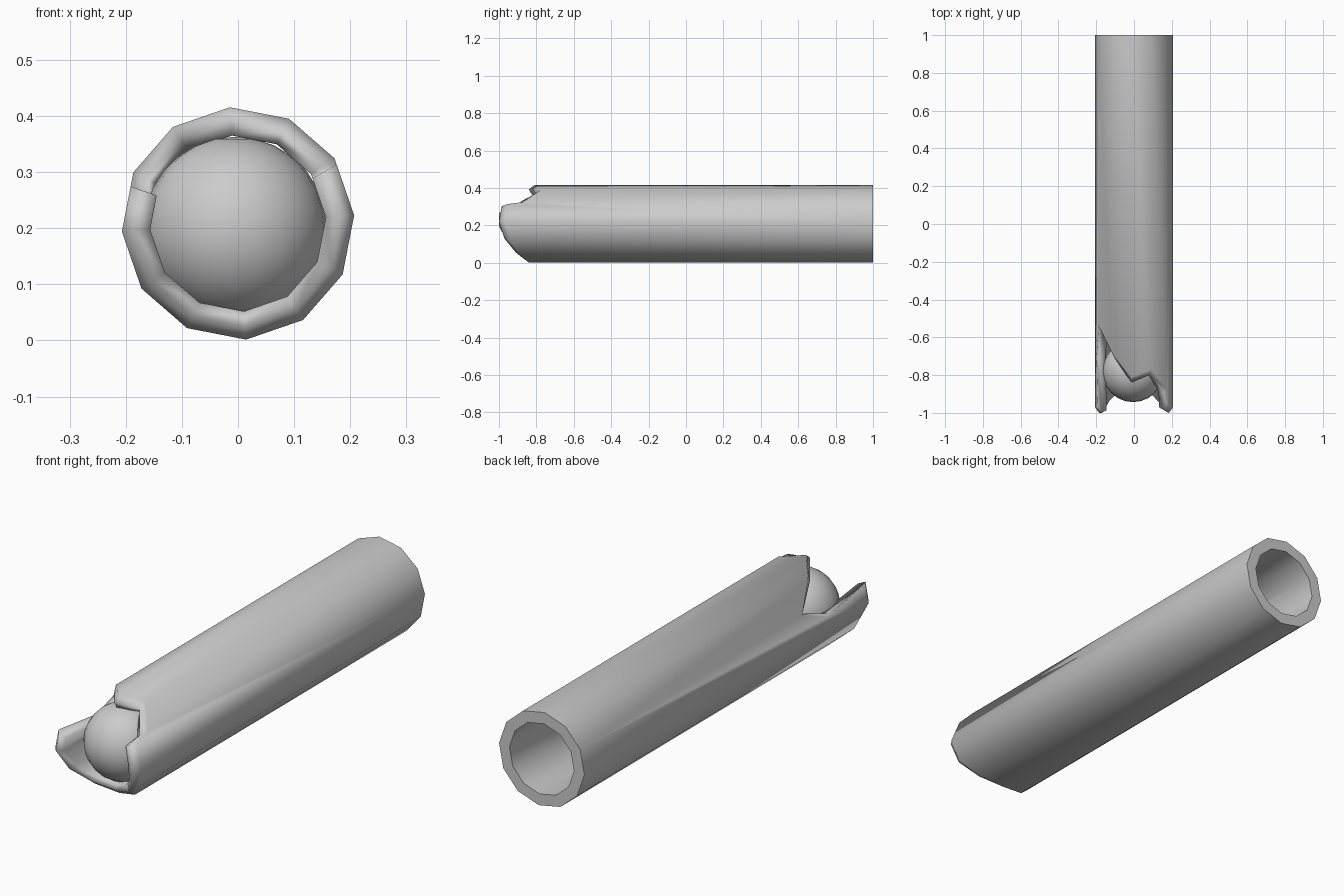
import bpy, bmesh, math

if "Cube" in bpy.data.objects:
    bpy.data.objects.remove(bpy.data.objects["Cube"])

R, ZC, A0 = 0.2075, 0.2085, 4.0
# Broken front edge: (angle in degrees, y). Corners of the 12-gon sit at 4 + 30k
EDGE = [(4, -1), (31, -.985), (34, -.90), (64, -.80), (94, -.84), (124, -.71),
        (154, -.57), (172, -.73), (161, -1), (184, -1), (214, -.95), (244, -.89),
        (274, -.87), (304, -.91), (334, -.97)]


def on_polygon(angle, radius, y):
    """Point on a twelve-sided tube of the given corner radius."""
    off = (angle - A0) % 30 - 15
    r = radius * math.cos(math.radians(15)) / math.cos(math.radians(off))
    a = math.radians(angle)
    return (r * math.cos(a), y, ZC + r * math.sin(a))


def is_corner(angle):
    return (angle - A0) % 30 == 0


bm = bmesh.new()


def front_ring(radius, dy):
    return [bm.verts.new(on_polygon(a, radius, y + dy)) for a, y in EDGE]


def back_ring(radius):
    return [bm.verts.new(on_polygon(A0 + 30 * k, radius, 1)) for k in range(12)]


def wall(front, back):
    """One flat side per polygon edge, from the broken rim to the back."""
    n = len(EDGE)
    corners = [i for i in range(n) if is_corner(EDGE[i][0])]
    for k, i in enumerate(corners):
        j = corners[(k + 1) % 12]
        end = j if j > i else j + n
        chain = [front[m % n] for m in range(i, end + 1)]
        bm.faces.new(chain + [back[(k + 1) % 12], back[k]])


def bridge(a, b):
    n = len(a)
    for i in range(n):
        j = (i + 1) % n
        bm.faces.new((a[i], a[j], b[j], b[i]))


# Hollow log: outer wall, rounded broken rim, inner wall, flat back ring
outer, mid, inner = front_ring(R, .03), front_ring(.185, 0), front_ring(.157, .015)
outer_back, inner_back = back_ring(R), back_ring(.157)
wall(outer, outer_back)
wall(inner, inner_back)
bridge(outer, mid)
bridge(mid, inner)
bridge(outer_back, inner_back)
bmesh.ops.recalc_face_normals(bm, faces=bm.faces)
for f in bm.faces:
    f.smooth = True
for e in bm.edges:
    if all(v.co.y > .999 for v in e.verts):
        e.smooth = False
mesh = bpy.data.meshes.new("hollow_log")
bm.to_mesh(mesh)
bm.free()
log = bpy.data.objects.new("hollow_log", mesh)
bpy.context.collection.objects.link(log)

# Rounded plug lodged in the broken end
bpy.ops.mesh.primitive_uv_sphere_add(segments=24, ring_count=14, radius=.163,
                                     location=(-.005, -.78, .2))
plug = bpy.context.object
plug.name = "inner_plug"
bpy.ops.object.shade_smooth()
